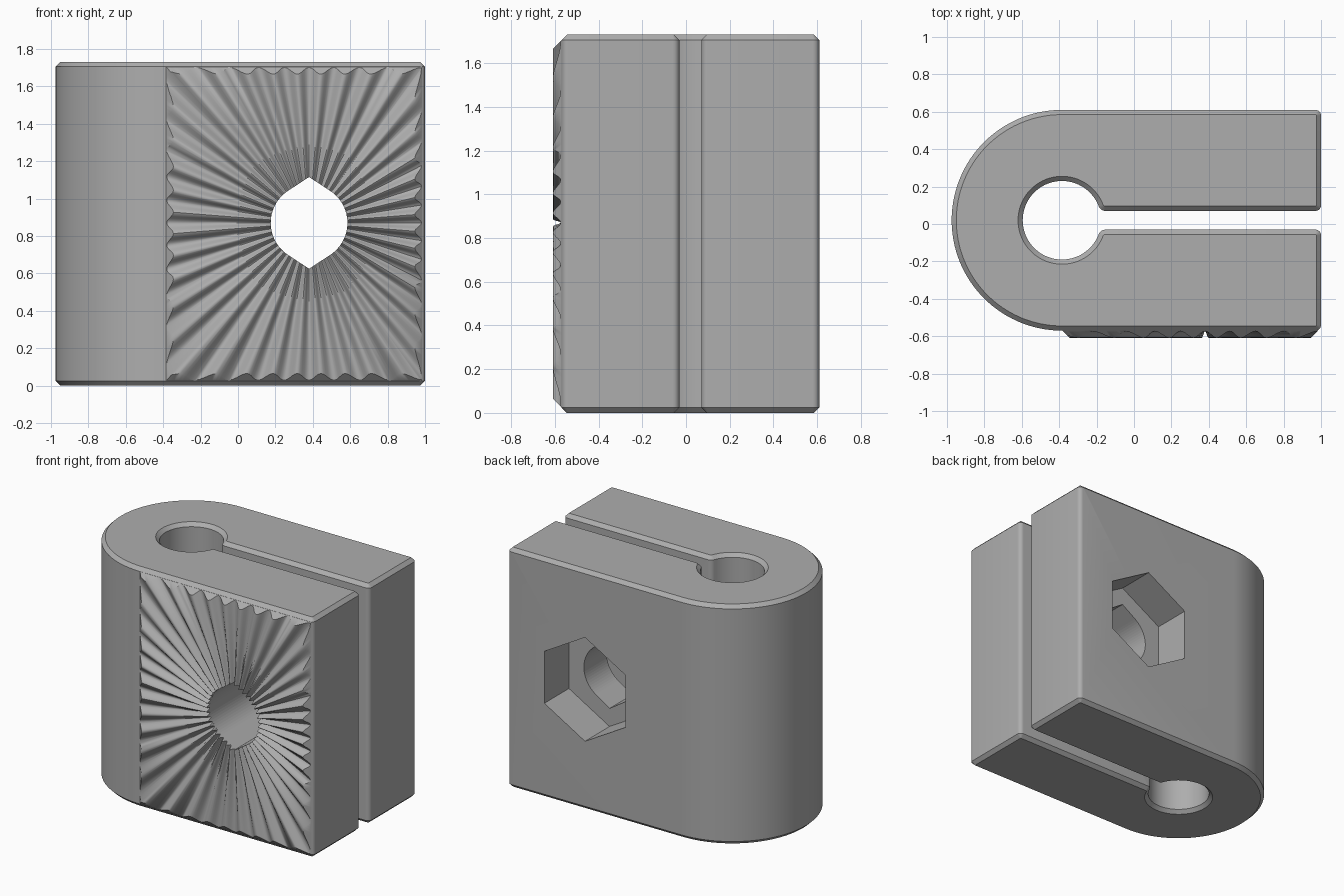
import bpy, bmesh, math
from mathutils import Vector

if "Cube" in bpy.data.objects:
    bpy.data.objects.remove(bpy.data.objects["Cube"])

H, CH = 1.73, 0.025            # height and edge chamfer
CX, CY = -0.385, 0.02          # centre of the round end
BX, BZ = 0.38, 0.87            # centre of the cross bore

grey = bpy.data.materials.new("grey plastic")
grey.diffuse_color = (0.42, 0.42, 0.42, 1)
grey.use_nodes = True
grey.node_tree.nodes["Principled BSDF"].inputs["Base Color"].default_value = grey.diffuse_color


def make(name, bm):
    bmesh.ops.recalc_face_normals(bm, faces=bm.faces)
    me = bpy.data.meshes.new(name)
    bm.to_mesh(me)
    bm.free()
    me.materials.append(grey)
    ob = bpy.data.objects.new(name, me)
    bpy.context.collection.objects.link(ob)
    return ob


def smooth(ob, angle):
    bpy.ops.object.select_all(action='DESELECT')
    ob.select_set(True)
    bpy.context.view_layer.objects.active = ob
    bpy.ops.object.shade_smooth_by_angle(angle=math.radians(angle))


def arc(cx, cy, r, a0, a1, n):
    return [Vector((cx + r * math.cos(math.radians(a0 + (a1 - a0) * i / n)),
                    cy + r * math.sin(math.radians(a0 + (a1 - a0) * i / n))))
            for i in range(n + 1)]


def inset(pts, d):
    """Move a counter-clockwise outline inwards by d."""
    out = []
    for i, p in enumerate(pts):
        a = (p - pts[i - 1]).normalized()
        b = (pts[(i + 1) % len(pts)] - p).normalized()
        na, nb = Vector((-a.y, a.x)), Vector((-b.y, b.x))
        out.append(p + (na + nb) * d / (1 + na.dot(nb)))
    return out


def loft(bm, rings):
    """Join rings of points and close both ends."""
    vs = [[bm.verts.new(p) for p in r] for r in rings]
    n = len(vs[0])
    for a, b in zip(vs, vs[1:]):
        for i in range(n):
            bm.faces.new((a[i], a[(i + 1) % n], b[(i + 1) % n], b[i]))
    bm.faces.new(vs[0][::-1])
    bm.faces.new(vs[-1])


# Clamp outline: upper half, mirrored about the slot centre line
R, HOLE, SLOT, FIL, COR = 0.59, 0.21, 0.05, 0.04, 0.03
fx = math.sqrt((HOLE + FIL) ** 2 - (SLOT + FIL) ** 2)
fa = math.degrees(math.atan2(SLOT + FIL, fx))
half = arc(0, 0, HOLE, 180, fa, 40)                                # hole
half += arc(fx, SLOT + FIL, FIL, 180 + fa, 270, 8)[1:]             # slot mouth
half += arc(1 - CX - COR, SLOT + COR, COR, -90, 0, 6)              # jaw corners
half += arc(1 - CX - COR, R - COR, COR, 0, 90, 6)
half += arc(0, 0, R, 90, 180, 40)                                  # round end
outline = half[1:] + [Vector((p.x, -p.y)) for p in half[-2:0:-1]]
# the hole's far point closes the lower half
outline.append(half[0])
# split into an outer/inner seam: outline runs hole -> outside -> hole
top = half
bm = bmesh.new()
closed = [p + Vector((CX, CY)) for p in top]
mirror = [Vector((p.x, 2 * CY - p.y)) for p in closed]
full = closed[:-1] + mirror[::-1][:-1]


def c_ring(d, z):
    # offset as one loop; the hole and outside stay joined through the round end
    return [Vector((p.x, p.y, z)) for p in inset(full, d)]


loft(bm, [c_ring(CH, 0), c_ring(0, CH), c_ring(0, H - CH), c_ring(CH, H)])
body = make("clamp_body", bm)


def cutter(name, pts, y0, y1):
    bm = bmesh.new()
    loft(bm, [[(BX + x, y, BZ + z) for x, z in pts] for y in (y0, y1)])
    ob = make(name, bm)
    ob.hide_render = True
    ob.hide_set(True)
    mod = body.modifiers.new(name, 'BOOLEAN')
    mod.operation, mod.solver, mod.object = 'DIFFERENCE', 'EXACT', ob


# Cross bore, round with a pointed top and bottom
BORE, TIP = 0.205, 0.245
ta = math.degrees(math.acos(BORE / TIP))
side = arc(0, 0, BORE, -90 + ta, 90 - ta, 24) + [Vector((0, TIP))]
cutter("bore_cutter", side + [-p for p in side], -0.8, 0.8)

# Hexagonal nut pocket in the back
cutter("nut_cutter", arc(0, 0, 0.375, 30, 330, 5), 0.33, 0.8)
smooth(body, 25)

# Serrated front pad: radial ridges inside a chamfered rectangle
TEETH, Y0 = 40, -0.569
X1, X2, Z1, Z2 = -0.385 - BX, 0.985 - BX, CH - BZ, H - CH - BZ


def reach(a, d):
    c, s = math.cos(a), math.sin(a)
    rx = (X2 - d) / c if c > 1e-9 else (X1 + d) / c if c < -1e-9 else 9
    rz = (Z2 - d) / s if s > 1e-9 else (Z1 + d) / s if s < -1e-9 else 9
    return min(rx, rz)


def bore_edge(a):
    off = min(abs(a - math.pi / 2), abs(a + math.pi / 2))
    t = math.radians(ta)
    return BORE / math.cos(t - off) if off < t else BORE


angles = [-math.pi + 2 * math.pi * i / (TEETH * 10) for i in range(TEETH * 10)]
angles = sorted(angles + [math.atan2(z, x) for x in (X1, X2) for z in (Z1, Z2)])
bm = bmesh.new()
cols = []
for a in angles:
    h = 0.022 - 0.018 * math.cos(TEETH * a)
    r0, r1, r2 = bore_edge(a), reach(a, h), reach(a, 0)
    prof = [(r0, 0), (r0, h), ((r0 + r1) / 2, h), (r1, h), (r2, 0)]
    cols.append([bm.verts.new((BX + r * math.cos(a), Y0 - y, BZ + r * math.sin(a)))
                 for r, y in prof])
for i, a in enumerate(cols):
    b = cols[(i + 1) % len(cols)]
    for k in range(4):
        bm.faces.new((a[k], b[k], b[k + 1], a[k + 1]))
pad = make("serrated_pad", bm)
# ridges face the front
if sum(p.normal.y * p.area for p in pad.data.polygons) > 0:
    pad.data.flip_normals()
smooth(pad, 40)
